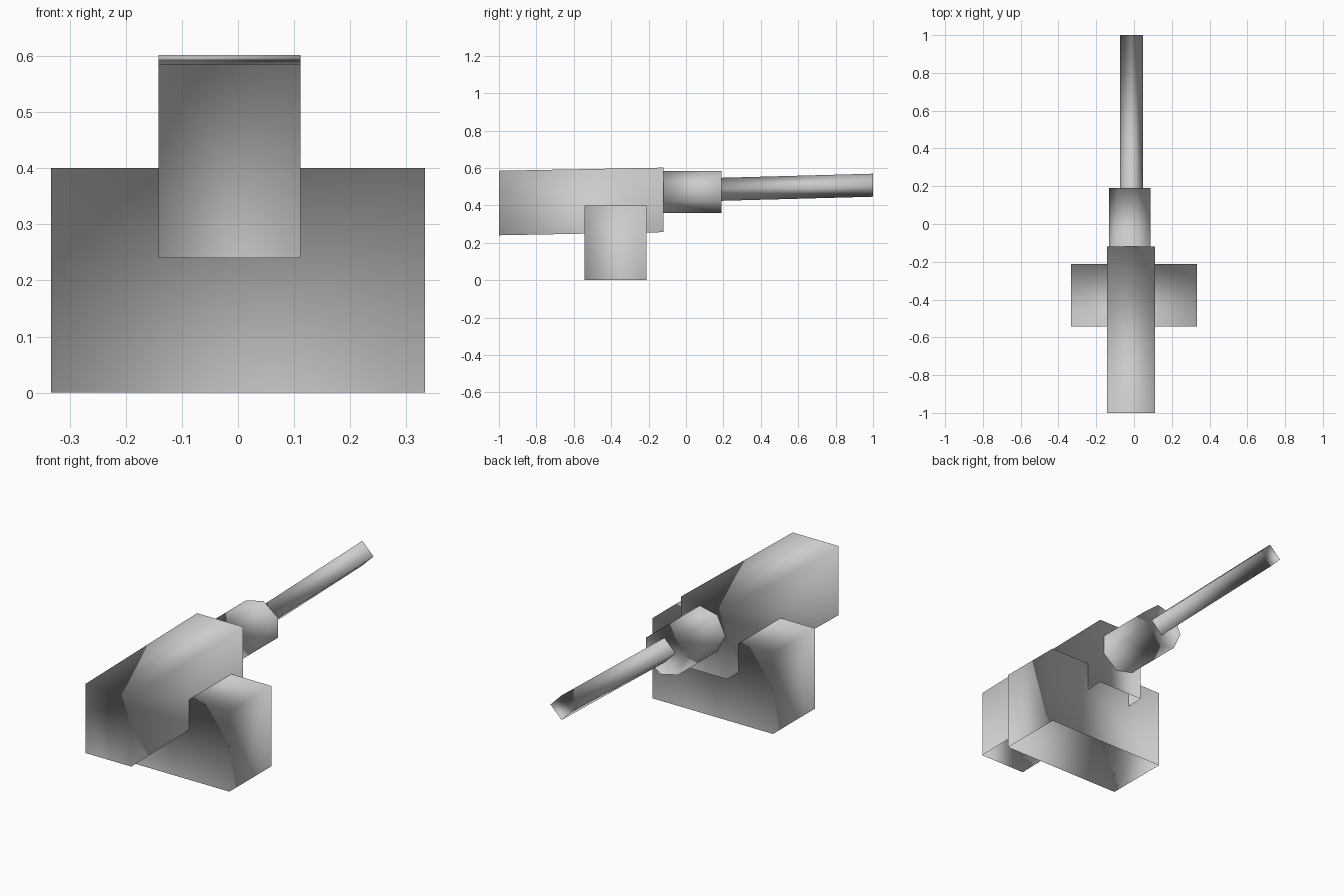
import bpy, bmesh, math
from mathutils import Matrix, Vector

cube = bpy.data.objects.get("Cube")
if cube:
    bpy.data.objects.remove(cube, do_unlink=True)

grey = bpy.data.materials.new("plain grey")
grey.use_nodes = True
grey.diffuse_color = (0.6, 0.6, 0.6, 1)
grey.node_tree.nodes["Principled BSDF"].inputs["Base Color"].default_value = (0.6, 0.6, 0.6, 1)


def finish(name, bm, centre, slope):
    """Orient the faces, tilt the part upward along y, place it and shade it smooth."""
    bmesh.ops.recalc_face_normals(bm, faces=bm.faces)
    bm.normal_update()
    # Faces across the long axis wind the other way, which bends the smooth shading
    ends = [f for f in bm.faces if abs(f.normal.y) > 0.9]
    bmesh.ops.reverse_faces(bm, faces=ends)
    for v in bm.verts:
        v.co.z += slope * v.co.y
        v.co += Vector(centre)
    for f in bm.faces:
        f.smooth = True
    mesh = bpy.data.meshes.new(name)
    bm.to_mesh(mesh)
    bm.free()
    mesh.materials.append(grey)
    bpy.context.collection.objects.link(bpy.data.objects.new(name, mesh))


def open_box(name, centre, size, slope=0):
    """Box without a bottom."""
    bm = bmesh.new()
    bmesh.ops.create_cube(bm, size=1, matrix=Matrix.Diagonal((*size, 1)))
    bm.normal_update()
    bottom = [f for f in bm.faces if f.normal.z < -0.9]
    bmesh.ops.delete(bm, geom=bottom, context='FACES_ONLY')
    finish(name, bm, centre, slope)


def rod(name, sides, radius, length, centre, slope=0):
    """Prism along y with one corner pointing to -x."""
    bm = bmesh.new()
    bmesh.ops.create_cone(bm, cap_ends=True, segments=sides, radius1=radius,
                          radius2=radius, depth=length,
                          matrix=Matrix.Rotation(math.pi / 2, 4, 'X'))
    corner = min(bm.verts, key=lambda v: v.co.x).co
    aim = math.atan2(corner.z, -corner.x)
    bmesh.ops.rotate(bm, verts=bm.verts, matrix=Matrix.Rotation(-aim, 3, 'Y'))
    finish(name, bm, centre, slope)


# Wide pedestal
open_box("base_block", (0, -0.377, 0.2), (0.666, 0.333, 0.4))
# Long housing, off centre and tilted slightly upward
open_box("housing", (-0.0155, -0.56, 0.421), (0.253, 0.88, 0.345), 0.019)
# Seven-sided collar and slim four-sided barrel
rod("collar", 7, 0.115, 0.31, (-0.017, 0.035, 0.472))
rod("barrel", 4, 0.0615, 0.81, (-0.0135, 0.595, 0.497), 0.027)
